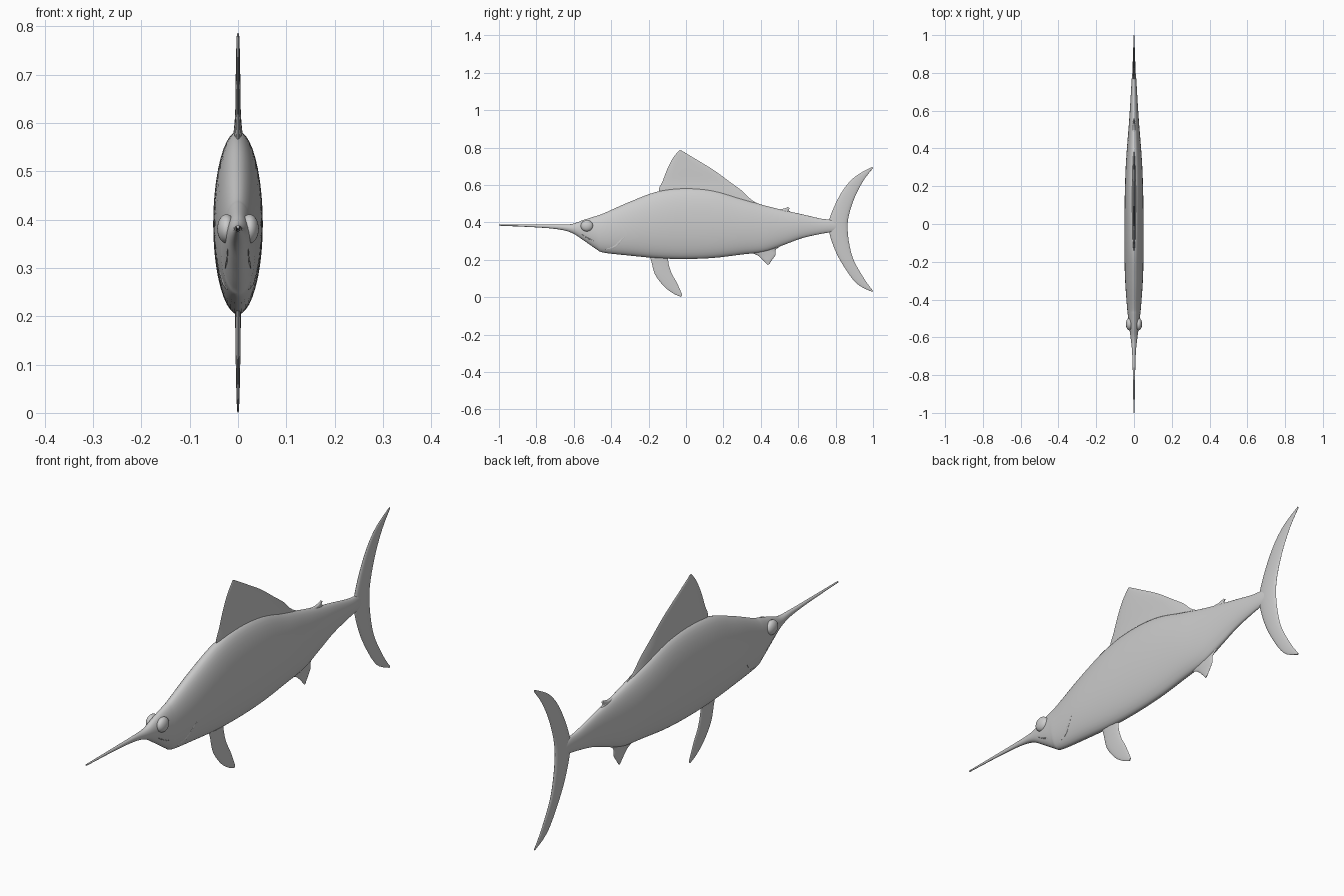
import bpy, bmesh
from math import cos, sin, pi, sqrt
from mathutils import Vector

cube = bpy.data.objects.get("Cube")
if cube:
    bpy.data.objects.remove(cube, do_unlink=True)

grey = bpy.data.materials.new("plain grey")
grey.use_nodes = True
tone = (0.6, 0.6, 0.6, 1)
grey.diffuse_color = tone
grey.node_tree.nodes["Principled BSDF"].inputs["Base Color"].default_value = tone


def finish(obj, angle=1.0):
    obj.data.materials.append(grey)
    bpy.ops.object.select_all(action='DESELECT')
    obj.select_set(True)
    bpy.context.view_layer.objects.active = obj
    bpy.ops.object.shade_smooth_by_angle(angle=angle)


def spline(rows, steps):
    """Smoothly resample a list of number tuples."""
    out, last = [], len(rows) - 1
    for i in range(last):
        p = [Vector(rows[max(0, min(last, i + k))]) for k in (-1, 0, 1, 2)]
        for s in range(steps):
            t = s / steps
            out.append(p[1] + 0.5 * t * ((p[2] - p[0]) + t * (
                2 * p[0] - 5 * p[1] + 4 * p[2] - p[3]
                + t * (3 * (p[1] - p[2]) + p[3] - p[0]))))
    return out + [Vector(rows[-1])]


def loft(name, rings):
    """Skin closed rings of points and cap both ends."""
    bm = bmesh.new()
    loops = [[bm.verts.new(p) for p in ring] for ring in rings]
    n = len(loops[0])
    for a, b in zip(loops, loops[1:]):
        for i in range(n):
            j = (i + 1) % n
            bm.faces.new((a[i], a[j], b[j], b[i]))
    bm.faces.new(loops[0])
    bm.faces.new(loops[-1])
    bmesh.ops.recalc_face_normals(bm, faces=bm.faces)
    mesh = bpy.data.meshes.new(name)
    bm.to_mesh(mesh)
    bm.free()
    obj = bpy.data.objects.new(name, mesh)
    bpy.context.collection.objects.link(obj)
    finish(obj)


def fin(name, rows, steps=5, sides=16):
    """Rows from root to tip: front y, z, back y, z, half thickness."""
    rings = []
    for y0, z0, y1, z1, t in spline(rows, steps):
        ring = []
        for i in range(sides):
            a = 2 * pi * i / sides
            u = (1 - cos(a)) / 2
            ring.append((t * sin(a), y0 + (y1 - y0) * u, z0 + (z1 - z0) * u))
        rings.append(ring)
    loft(name, rings)


# Body and bill: y, top z, bottom z, half width
body = spline([
    (-1, .388, .382, .003), (-.8, .388, .373, .006), (-.68, .388, .362, .010),
    (-.61, .391, .343, .017), (-.55, .412, .305, .025), (-.48, .434, .257, .033),
    (-.44, .448, .238, .037), (-.3, .510, .222, .047), (-.15, .565, .208, .051),
    (0, .583, .204, .051), (.15, .570, .210, .049), (.3, .525, .228, .044),
    (.42, .490, .243, .036), (.52, .465, .278, .028), (.62, .443, .315, .021),
    (.72, .420, .338, .015), (.78, .412, .348, .011), (.84, .395, .362, .004)], 6)


def half_width(y, z):
    _, top, bottom, w = min(body, key=lambda r: abs(r[0] - y))
    k = (2 * z - top - bottom) / (top - bottom)
    return w * sqrt(max(0, 1 - k * k))


sides = 40
loft("body_and_bill", [
    [(w * cos(2 * pi * i / sides), y,
      (top + bottom) / 2 + (top - bottom) / 2 * sin(2 * pi * i / sides))
     for i in range(sides)] for y, top, bottom, w in body])

# Back fins
fin("dorsal_fin", [
    (.05, .44, .56, .45, .010), (-.12, .51, .38, .503, .013),
    (-.145, .57, .30, .568, .010), (-.125, .62, .232, .618, .006),
    (-.102, .68, .147, .680, .005), (-.072, .74, .052, .738, .004),
    (-.045, .775, -.005, .772, .003), (-.034, .786, -.024, .784, .002)])
fin("back_finlet", [
    (.42, .460, .57, .445, .010), (.47, .472, .555, .460, .007),
    (.515, .472, .547, .464, .006), (.545, .481, .556, .474, .003)])

# Belly fins
fin("belly_fin", [
    (-.20, .235, -.095, .235, .006), (-.185, .19, -.094, .185, .005),
    (-.165, .12, -.078, .130, .005), (-.115, .055, -.052, .083, .004),
    (-.065, .018, -.032, .040, .003), (-.026, .001, -.020, .012, .002)])
fin("anal_fin", [
    (.30, .265, .56, .300, .010), (.345, .238, .484, .258, .007),
    (.385, .222, .478, .225, .005), (.415, .195, .461, .200, .004),
    (.436, .172, .445, .177, .002)])

# Tail fin, one sweep from the lower tip to the upper tip
fin("tail_fin", [
    (.996, .028, 1, .034, .002), (.91, .075, .958, .090, .004),
    (.828, .19, .898, .195, .006), (.782, .29, .872, .290, .008),
    (.762, .38, .864, .380, .009), (.782, .46, .874, .450, .008),
    (.838, .57, .905, .540, .006), (.905, .645, .950, .625, .004),
    (.996, .697, 1, .690, .002)])

# Eyes, gill edges and mouth corners on both sides
for side, word in ((1, "left"), (-1, "right")):
    bpy.ops.mesh.primitive_uv_sphere_add(
        segments=24, ring_count=14, radius=1, location=(side * .024, -.53, .381))
    eye = bpy.context.object
    eye.name = word + "_eye"
    eye.scale = (.019, .033, .030)
    finish(eye, 3)
    for part, path in (
            ("gill_edge", [(-.33, .322), (-.36, .290), (-.385, .268), (-.43, .255)]),
            ("mouth_line", [(-.57, .345), (-.53, .318), (-.49, .300)])):
        # Flattened ridge that follows the body surface
        rings, points = [], spline(path, 6)
        for n, (y, z) in enumerate(points):
            r = .001 + .006 * sin(pi * n / (len(points) - 1))
            x = half_width(y, z)
            rings.append([(side * (x + .25 * r * cos(a)), y + .7 * r * sin(a),
                           z - .7 * r * sin(a))
                          for a in (2 * pi * i / 10 for i in range(10))])
        loft(word + "_" + part, rings)
